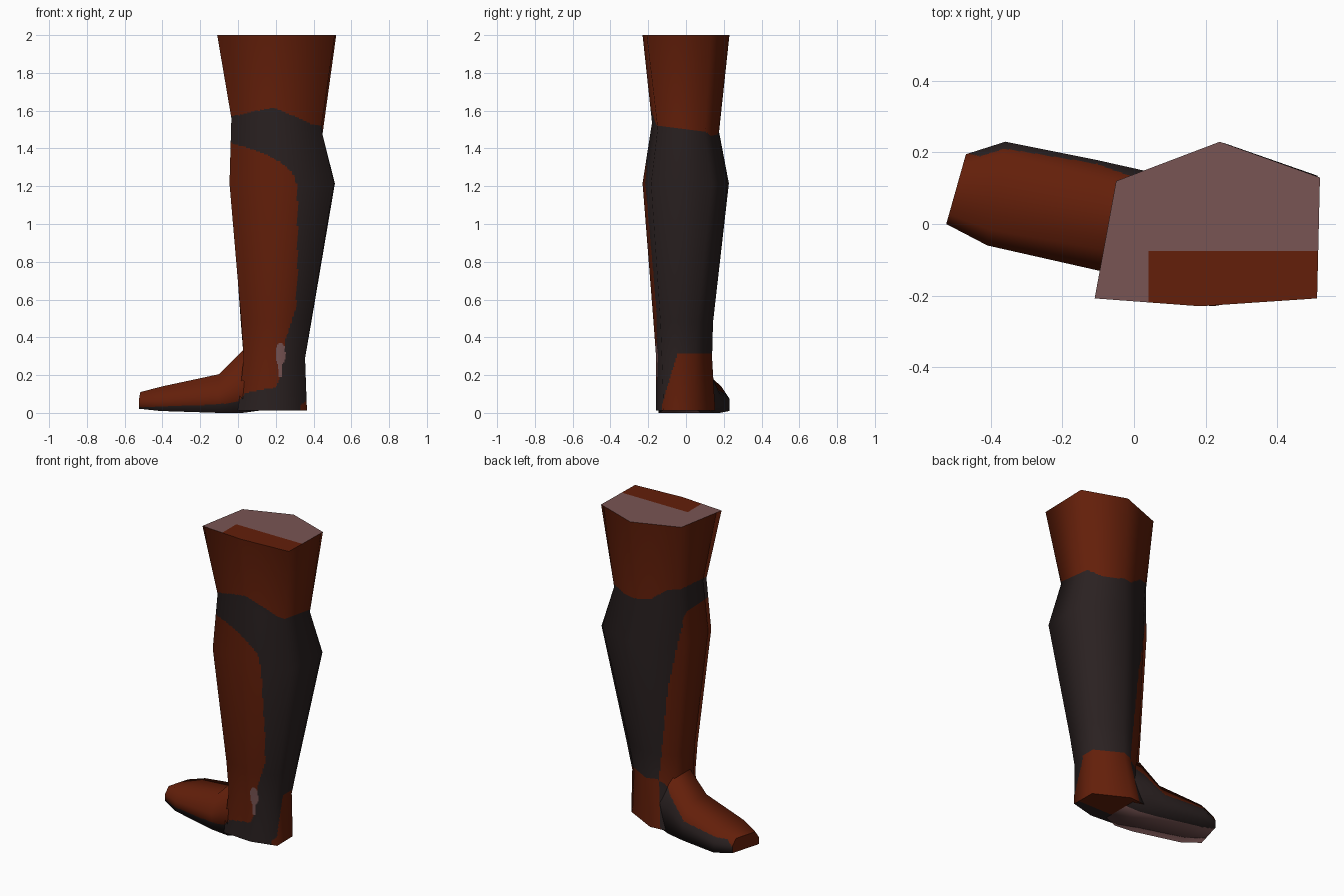
import bpy, bmesh
from mathutils import Vector

if "Cube" in bpy.data.objects:
    bpy.data.objects.remove(bpy.data.objects["Cube"])


def material(name, rgb):
    m = bpy.data.materials.new(name)
    m.diffuse_color = (*rgb, 1)
    m.use_nodes = True
    m.node_tree.nodes["Principled BSDF"].inputs["Base Color"].default_value = m.diffuse_color
    return m


BROWN, DARK, MAUVE = 0, 1, 2
MATS = [material("brown leather", (0.125, 0.0135, 0.003)),
        material("dark leather", (0.023, 0.015, 0.015)),
        material("mauve lining", (0.19, 0.09, 0.088))]


def curve(points, t):
    """Piecewise linear lookup."""
    if t <= points[0][0]:
        return points[0][1]
    for (a, va), (b, vb) in zip(points, points[1:]):
        if t <= b:
            return va + (vb - va) * (t - a) / (b - a)
    return points[-1][1]


# colour boundaries
CUFF_FRONT = [(-.03, 1.57), (.1, 1.60), (.19, 1.615), (.3, 1.57), (.4, 1.525), (.45, 1.52)]
CUFF_BACK = [(-.03, 1.58), (.06, 1.56), (.15, 1.49), (.34, 1.465), (.45, 1.49)]
PANEL_FRONT = [(.13, .21), (.2, .225), (.38, .25), (.55, .305), (.7, .315), (1.2, .315),
               (1.27, .29), (1.33, .22), (1.38, .12), (1.41, .03), (1.43, -.04)]
PANEL_BACK = [(.3, .12), (.93, .055), (1.15, .005), (1.32, -.05)]
SOLE_FRONT = [(-.5, .03), (-.1, .045), (0, .06), (.04, .105), (.2, .135), (.23, .2)]
SOLE_BACK = [(-.5, .03), (-.43, .1), (-.1, .12), (.1, .3)]


def paint(p):
    x, y, z = p
    back = min(1, max(0, (y + .15) / .25))
    # cuff above the knee
    if z > 1.44:
        lim = curve(CUFF_FRONT, x) * (1 - back) + curve(CUFF_BACK, x) * back
        return BROWN if z > lim else DARK
    # heel patch
    if x > .08 + .13 * z and z < .31 and y > -.14 + .3 * z and (y > 0 or x > .33):
        return BROWN
    # worn ankle spot
    if y < -.08 and (((x - .225) / .026) ** 2 + ((z - .31) / .06) ** 2 < 1
                     or (abs(x - .222) < .01 and .19 < z < .31)):
        return MAUVE
    # sole band
    if z < .35:
        lim = curve(SOLE_BACK if y > .01 - .2 * x else SOLE_FRONT, x)
        if z < lim:
            return DARK
    # shin panel
    xb = curve(PANEL_FRONT, z) * (1 - back) + curve(PANEL_BACK, z) * back
    return BROWN if z < 1.43 and x < xb else DARK


def corner_normals(rings):
    """Smooth outward normals at the corners of each ring."""
    out = []
    for r, ring in enumerate(rings):
        n, mid = len(ring), sum(ring, Vector()) / len(ring)
        nxt, prv = rings[min(r + 1, len(rings) - 1)], rings[max(r - 1, 0)]
        row = []
        for i, p in enumerate(ring):
            a = (ring[(i + 1) % n] - p).normalized() + (p - ring[i - 1]).normalized()
            v = a.cross(nxt[i] - prv[i]).normalized()
            row.append(v if v.dot(p - mid) > 0 else -v)
        out.append(row)
    return out


def loft(name, rings, cols, step, cap_start, cap_end, under=None):
    """Skin panels between rings, finely cut so colours follow their borders."""
    bm = bmesh.new()
    n, normals = len(rings[0]), []
    norms = corner_normals(rings)

    def row(ring, nrm):
        verts = []
        for i in range(n):
            for k in range(cols):
                verts.append(bm.verts.new(ring[i].lerp(ring[(i + 1) % n], k / cols)))
                normals.append(nrm[i].lerp(nrm[(i + 1) % n], k / cols).normalized())
        return verts

    prev = row(rings[0], norms[0])
    for a, b, na, nb in zip(rings, rings[1:], norms, norms[1:]):
        cuts = max(1, round(max((p - q).length for p, q in zip(a, b)) / step))
        for s in range(1, cuts + 1):
            t = s / cuts
            cur = row([p.lerp(q, t) for p, q in zip(a, b)],
                      [p.lerp(q, t) for p, q in zip(na, nb)])
            for i in range(len(cur)):
                j = (i + 1) % len(cur)
                bm.faces.new((prev[i], prev[j], cur[j], cur[i]))
            prev = cur
    bmesh.ops.recalc_face_normals(bm, faces=bm.faces)
    c = sum((v.co for v in bm.verts), Vector()) / len(bm.verts)
    if sum((f.calc_center_median() - c).dot(f.normal) * f.calc_area() for f in bm.faces) < 0:
        bmesh.ops.reverse_faces(bm, faces=bm.faces)
    for f in bm.faces:
        p = f.calc_center_median()
        f.material_index = under(p) if under and f.normal.z < -.8 else paint(p)
    # end caps
    for ring, rule in ((rings[0], cap_start), (rings[-1], cap_end)):
        if rule is None:
            continue
        f = bm.faces.new([bm.verts.new(p) for p in ring])
        f.normal_update()
        if (f.calc_center_median() - c).dot(f.normal) < 0:
            f.normal_flip()
        parts = [f]
        for co, no in (((.04, 0, 0), (1, 0, 0)), ((0, -.075, 0), (0, 1, 0))):
            geom = parts + list({e for g in parts for e in g.edges}) + list({v for g in parts for v in g.verts})
            res = bmesh.ops.bisect_plane(bm, geom=geom, plane_co=co, plane_no=no)
            parts = [g for g in res["geom"] if isinstance(g, bmesh.types.BMFace)]
        for g in parts:
            g.material_index = rule(g.calc_center_median())
    for f in bm.faces:
        f.smooth = True
    me = bpy.data.meshes.new(name)
    bm.to_mesh(me)
    bm.free()
    for m in MATS:
        me.materials.append(m)
    # rounded shading on the sides, flat on the caps
    flat = [v.normal.copy() for v in me.vertices]
    me.normals_split_custom_set_from_vertices(normals + flat[len(normals):])
    ob = bpy.data.objects.new(name, me)
    bpy.context.collection.objects.link(ob)
    return ob


# boot shaft: six-sided rings from the cuff down to the heel (height, x tilt, y tilt, xy points)
SHAFT = [
    (2.0, 0, 0, [(-.05, .12), (.24, .23), (.52, .13), (.512, -.208), (.185, -.23), (-.11, -.208)]),
    (1.535, -.11, -.13, [(-.02, .085), (.22, .175), (.447, .1), (.44, -.15), (.2, -.18), (-.035, -.16)]),
    (1.215, 0, 0, [(-.038, .07), (.25, .227), (.513, .135), (.508, -.185), (.22, -.23), (-.045, -.195)]),
    (.48, 0, 0, [(.015, .075), (.2, .143), (.388, .06), (.385, -.135), (.2, -.172), (.018, -.145)]),
    (.29, 0, 0, [(.03, .075), (.19, .138), (.355, .045), (.355, -.128), (.2, -.158), (.03, -.138)]),
    (.012, 0, 0, [(0, .14), (.15, .155), (.362, .045), (.365, -.118), (.2, -.16), (0, -.145)]),
]
loft("boot_shaft",
     [[Vector((x, y, z + tx * x + ty * y)) for x, y in pts] for z, tx, ty, pts in SHAFT],
     24, .008,
     lambda p: BROWN if p.x > .04 and p.y < -.075 else MAUVE,
     lambda p: BROWN if p.x > .04 and p.y > -.075 else DARK)


# boot foot: six-sided sections from the instep to the toe
def section(x, skew, yf, yb, zt, zb, inset):
    w, zm = yb - yf, zb + .5 * (zt - zb)
    pts = [(yf, zb), (yf, zm), (yf + inset * w, zt), (yb - inset * w, zt), (yb, zm), (yb, zb)]
    return [Vector((x + skew * (y - yf) / w, y, z)) for y, z in pts]


FOOT = [
    (.12, 0, -.12, .12, .33, .013, .3),
    (.025, 0, -.145, .15, .33, 0, .22),
    (-.1, 0, -.13, .178, .205, 0, .2),
    (-.41, .05, -.06, .23, .14, .01, .15),
    (-.525, .055, .0, .195, .11, .022, .14),
]
loft("boot_foot", [section(*f) for f in FOOT], 20, .008, None,
     lambda p: BROWN,
     under=lambda p: MAUVE if p.y < .08 - .2 * p.x else DARK)
